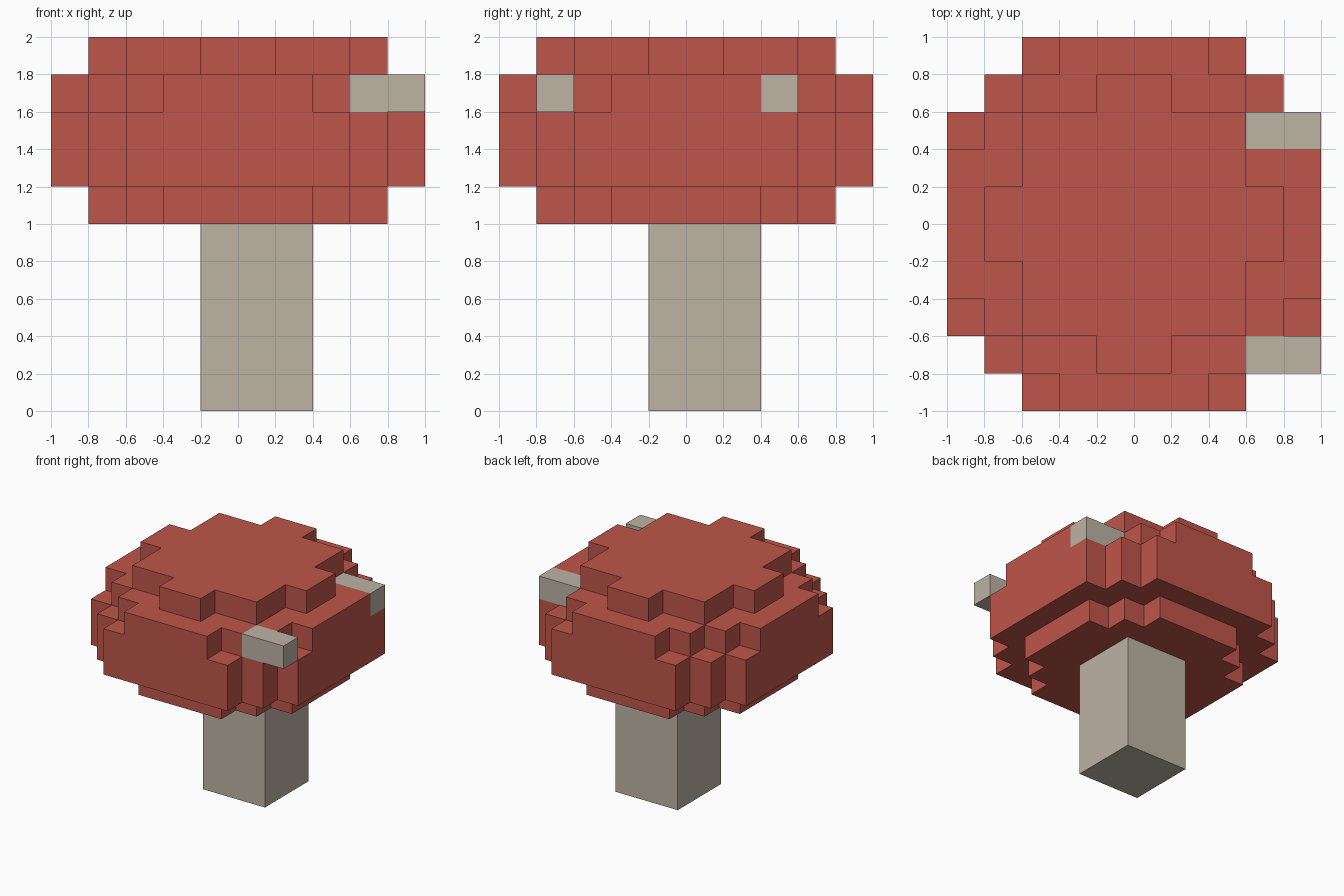
import bpy
import bmesh
from mathutils import Vector

cube = bpy.data.objects.get("Cube")
if cube:
    bpy.data.objects.remove(cube, do_unlink=True)

S = 0.2  # voxel size


def make_material(name, rgb):
    mat = bpy.data.materials.new(name)
    mat.use_nodes = True
    col = (*rgb, 1.0)
    mat.diffuse_color = col
    mat.node_tree.nodes["Principled BSDF"].inputs["Base Color"].default_value = col
    return mat


red = make_material("cap red", (0.521, 0.093, 0.067))
beige = make_material("stem beige", (0.509, 0.451, 0.371))


def block(xs, ys, zs):
    """Cells of a solid box, each range given as (start, stop)."""
    return {(i, j, k) for i in range(*xs) for j in range(*ys) for k in range(*zs)}


def round_layer(extents, k):
    """Four-way symmetric layer: half depth in cells for each column from the centre."""
    return {(i, j, k) for i in range(-5, 5) for j in range(-5, 5)
            if max(j, -1 - j) < extents[max(i, -1 - i)]}


# Cap: stepped dome, from the underside to the crown
cap_layers = {
    5: (4, 4, 3, 2, 0),
    6: (5, 5, 5, 4, 3),
    7: (5, 5, 5, 4, 3),
    8: (5, 5, 4, 3, 2),
    9: (4, 3, 3, 1, 0),
}
cap = set().union(*(round_layer(e, k) for k, e in cap_layers.items()))

# Pale spots set into the cap's shoulder, and the square stem
spot_back = block((3, 5), (2, 3), (8, 9))
spot_front = block((3, 5), (-4, -3), (8, 9))
stem = block((-1, 2), (-1, 2), (0, 5))
cap -= spot_back | spot_front
solid = cap | spot_back | spot_front | stem


def build(name, cells, mat):
    """Mesh the outer skin of a group of cells."""
    bm = bmesh.new()
    for cell in sorted(cells):
        centre = (Vector(cell) + Vector((0.5, 0.5, 0.5))) * S
        for axis in range(3):
            for sign in (-1, 1):
                near = list(cell)
                near[axis] += sign
                if tuple(near) in solid:
                    continue
                n, u, v = Vector(), Vector(), Vector()
                n[axis] = sign * S / 2
                u[(axis + 1) % 3] = S / 2
                v[(axis + 2) % 3] = sign * S / 2
                corners = (n - u - v, n + u - v, n + u + v, n - u + v)
                bm.faces.new([bm.verts.new(centre + c) for c in corners])
    bmesh.ops.remove_doubles(bm, verts=bm.verts[:], dist=0.001)
    mesh = bpy.data.meshes.new(name)
    bm.to_mesh(mesh)
    bm.free()
    mesh.materials.append(mat)
    obj = bpy.data.objects.new(name, mesh)
    bpy.context.collection.objects.link(obj)
    return obj


build("mushroom_cap", cap, red)
build("cap_spot_back", spot_back, beige)
build("cap_spot_front", spot_front, beige)
build("stem", stem, beige)
